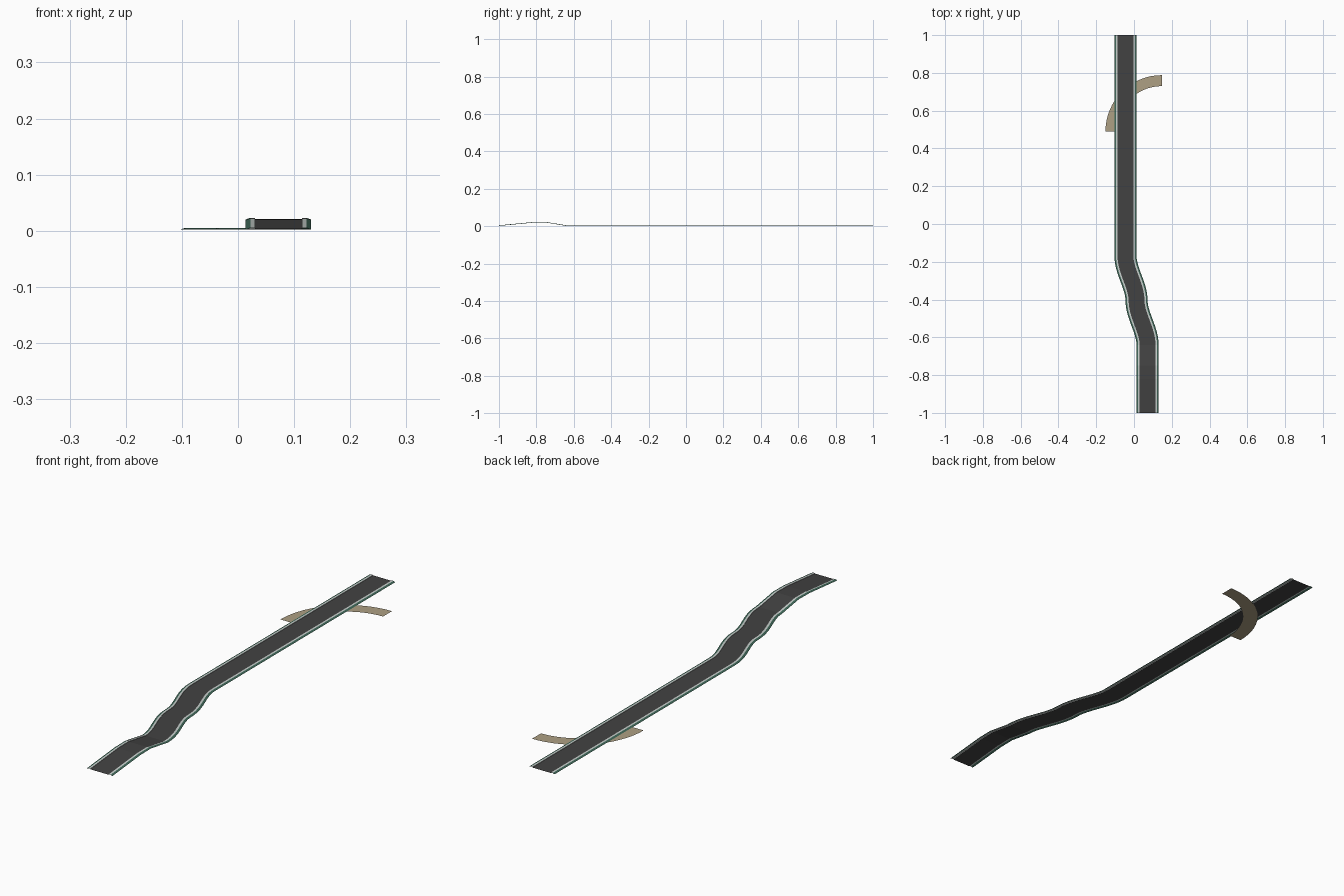
import bpy, math
from mathutils import Vector

if "Cube" in bpy.data.objects:
    bpy.data.objects.remove(bpy.data.objects["Cube"])


def material(name, rgb):
    m = bpy.data.materials.new(name)
    m.diffuse_color = (*rgb, 1)
    m.use_nodes = True
    m.node_tree.nodes["Principled BSDF"].inputs["Base Color"].default_value = m.diffuse_color
    return m


ASPHALT = material("asphalt grey", (0.055, 0.055, 0.055))
KERB = material("kerb pale grey", (0.58, 0.63, 0.61))
VERGE = material("verge green", (0.05, 0.14, 0.10))
DIRT = material("dirt tan", (0.42, 0.35, 0.23))


def mesh_object(name, rows, mat):
    """Skin a grid of points (rows of equal length) into a sheet."""
    n = len(rows[0])
    verts = [p for row in rows for p in row]
    faces = [(i * n + j, i * n + j + 1, (i + 1) * n + j + 1, (i + 1) * n + j)
             for i in range(len(rows) - 1) for j in range(n - 1)]
    me = bpy.data.meshes.new(name)
    me.from_pydata(verts, [], faces)
    me.materials.append(mat)
    ob = bpy.data.objects.new(name, me)
    bpy.context.collection.objects.link(ob)
    return ob


def sway(t):
    return t * t * (3 - 2 * t)


# Centre lines: humped front stretch, double S bend, long straight
X0, X1, Z = 0.072, -0.045, 0.003
hump = [Vector((X0, y, z)) for y, z in
        ((-1, Z), (-0.82, 0.02), (-0.75, 0.021), (-0.64, Z))]
bend = []
STEPS = 14
for half in range(2):
    for i in range(STEPS + 1):
        if half and i == 0:
            continue
        t = i / STEPS
        bend.append(Vector((X0 + (X1 - X0) * (half + sway(t)) / 2,
                            -0.64 + 0.235 * (half + t), Z)))
straight = [Vector((X1, -0.17, Z)), Vector((X1, 1, Z))]


def strip(name, path, profile, mat):
    """Sweep a (side offset, height) profile along a centre line."""
    rows = []
    for i, p in enumerate(path):
        d = path[min(i + 1, len(path) - 1)] - path[max(i - 1, 0)]
        if path is bend and i in (0, len(path) - 1):
            d = Vector((0, 1, 0))
        side = Vector((d.y, -d.x, 0)).normalized()
        rows.append([p + side * o + Vector((0, 0, h)) for o, h in profile])
    return mesh_object(name, rows, mat)


for label, path in (("front_hump", hump), ("bend", bend), ("straight", straight)):
    strip(label + "_asphalt", path, [(-0.042, 0), (0.042, 0)], ASPHALT)
    for side, s in (("left", -1), ("right", 1)):
        # raised kerb line, then the sloping verge outside it
        kerb = [(s * 0.042, 0), (s * 0.042, 0.002), (s * 0.050, 0.002)]
        verge = [(s * 0.050, 0.002), (s * 0.0585, -0.001)]
        if s < 0:
            kerb.reverse()
            verge.reverse()
        strip(f"{label}_{side}_kerb", path, kerb, KERB)
        strip(f"{label}_{side}_verge", path, verge, VERGE)

# Dirt track: quarter ring passing under the road
rows = []
for i in range(17):
    a = math.pi - i / 16 * math.pi / 2
    rows.append([Vector((0.147 + r * math.cos(a), 0.49 + r * math.sin(a), 0))
                 for r in (0.298, 0.24)])
mesh_object("dirt_track", rows, DIRT)
